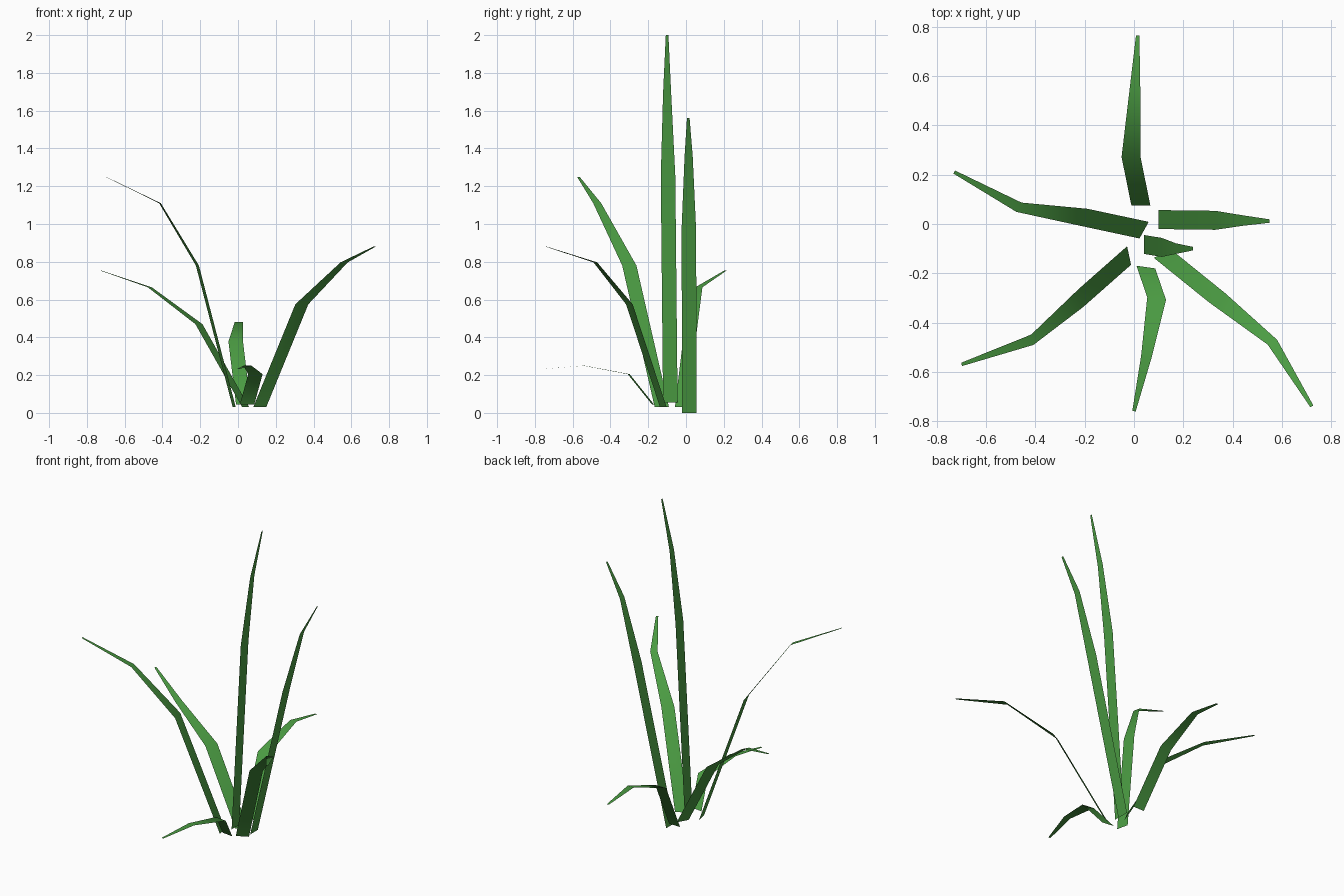
import bpy
import bmesh
from math import cos, sin, radians
from mathutils import Vector

cube = bpy.data.objects.get("Cube")
if cube:
    bpy.data.objects.remove(cube, do_unlink=True)

# Single leaf colour
GREEN = (0.07, 0.33, 0.055, 1.0)
leaf_green = bpy.data.materials.new("leaf_green")
leaf_green.use_nodes = True
leaf_green.diffuse_color = GREEN
leaf_green.node_tree.nodes["Principled BSDF"].inputs["Base Color"].default_value = GREEN

# Every blade shares the same taper from root to tip
TAPER = (0.077, 0.077, 0.043, 0.014)


def make_blade(name, angle, spine):
    """Flat tapered strip along the spine, its width lying level at the given angle."""
    side = Vector((cos(radians(angle)), sin(radians(angle)), 0))
    bm = bmesh.new()
    rows = []
    for point, width in zip(spine, TAPER):
        centre = Vector(point)
        rows.append([bm.verts.new(centre + side * width * s) for s in (-0.5, 0.5)])
    for (a, b), (c, d) in zip(rows, rows[1:]):
        bm.faces.new((a, b, d, c))
    bm.normal_update()
    # Keep the upper side of the leaf as the outward side
    if sum(f.normal.z * f.calc_area() for f in bm.faces) < 0:
        bmesh.ops.reverse_faces(bm, faces=bm.faces[:])
    for face in bm.faces:
        face.smooth = True
    mesh = bpy.data.meshes.new(name)
    bm.to_mesh(mesh)
    bm.free()
    mesh.materials.append(leaf_green)
    blade = bpy.data.objects.new(name, mesh)
    bpy.context.collection.objects.link(blade)
    return blade


# Upright blades
make_blade("tall_blade", 90,
           [(0.04, -0.083, 0.055), (0.113, -0.095, 1.25), (0.17, -0.1, 1.69), (0.24, -0.1, 2)])
make_blade("upright_left_blade", 90,
           [(0.1, 0.018, 0), (0.33, 0.015, 0.97), (0.44, 0.014, 1.36), (0.55, 0.012, 1.56)])

# Arching blades
make_blade("front_right_blade", 102,
           [(-0.02, -0.128, 0.03), (-0.215, -0.3, 0.78), (-0.413, -0.47, 1.11), (-0.7, -0.57, 1.25)])
make_blade("right_blade", 61,
           [(0.041, -0.025, 0.03), (-0.207, 0.028, 0.47), (-0.467, 0.068, 0.665), (-0.73, 0.211, 0.755)])
make_blade("front_left_blade", 27,
           [(0.115, -0.12, 0.03), (0.338, -0.3, 0.575), (0.562, -0.48, 0.797), (0.722, -0.74, 0.88)])

# Low drooping blades
make_blade("front_blade", -8,
           [(0.048, -0.175, 0.045), (0.092, -0.303, 0.205), (0.05, -0.54, 0.25), (0, -0.76, 0.232)])
make_blade("back_blade", 0,
           [(0.028, 0.075, 0.045), (-0.012, 0.272, 0.378), (0.004, 0.55, 0.48), (0.015, 0.765, 0.445)])
